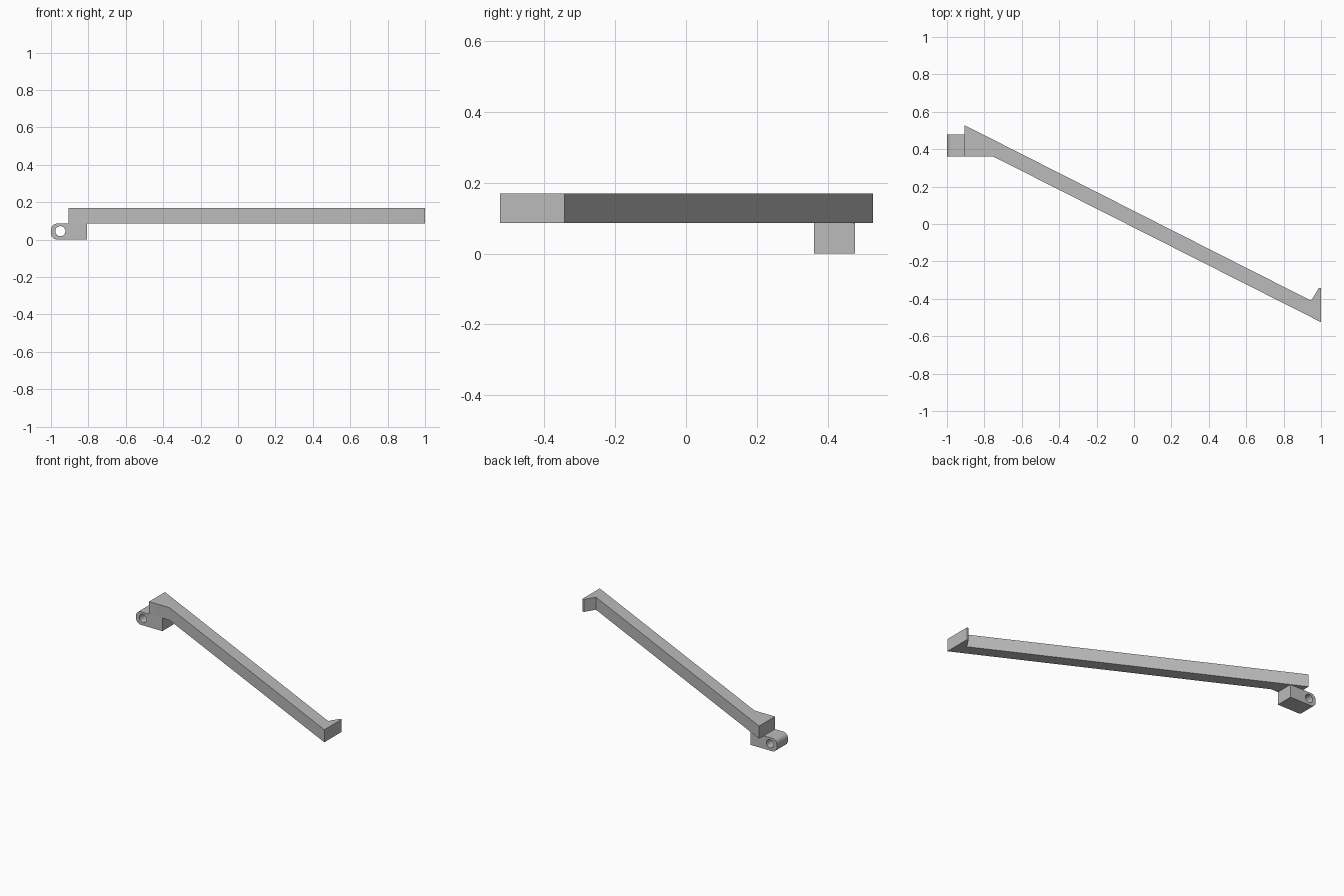
import bpy, bmesh
from math import sin, cos, pi, radians
from mathutils import Vector

cube = bpy.data.objects.get("Cube")
if cube:
    bpy.data.objects.remove(cube, do_unlink=True)

grey = bpy.data.materials.new("plain grey")
grey.use_nodes = True
colour = (0.5, 0.5, 0.5, 1)
grey.diffuse_color = colour
grey.node_tree.nodes["Principled BSDF"].inputs["Base Color"].default_value = colour


def arc(cx, cy, r, start, end, steps):
    """Points along an arc, angles in units of pi."""
    angles = [pi * (start + (end - start) * i / steps) for i in range(steps + 1)]
    return [(cx + r * cos(a), cy + r * sin(a)) for a in angles]


def prism(name, loops, place, depth):
    """Fill outline loops (the later ones are holes) and extrude them."""
    bm = bmesh.new()
    edges = []
    for loop in loops:
        verts = [bm.verts.new(place(*p)) for p in loop]
        edges += [bm.edges.new((v, verts[i - 1])) for i, v in enumerate(verts)]
    bmesh.ops.triangle_fill(bm, edges=edges, use_beauty=True)
    out = bmesh.ops.extrude_face_region(bm, geom=bm.faces[:], use_keep_orig=True)
    moved = [g for g in out["geom"] if isinstance(g, bmesh.types.BMVert)]
    bmesh.ops.translate(bm, verts=moved, vec=Vector(depth))
    bmesh.ops.recalc_face_normals(bm, faces=bm.faces[:])
    # merge flat triangles back into clean faces
    bmesh.ops.dissolve_limit(bm, angle_limit=radians(1), verts=bm.verts[:], edges=bm.edges[:])
    mesh = bpy.data.meshes.new(name)
    bm.to_mesh(mesh)
    bm.free()
    mesh.materials.append(grey)
    obj = bpy.data.objects.new(name, mesh)
    bpy.context.collection.objects.link(obj)
    bpy.ops.object.select_all(action="DESELECT")
    obj.select_set(True)
    bpy.context.view_layer.objects.active = obj
    bpy.ops.object.shade_smooth_by_angle(angle=radians(35))
    return obj


# Long slanted arm with a wide root and a hooked tip
arm = [(-0.905, 0.528), (-0.905, 0.362), (-0.755, 0.362), (1, -0.525),
       (1, -0.343), (0.988, -0.343), (0.947, -0.41)]
prism("slanted_arm", [arm], lambda x, y: (x, y, 0.086), (0, 0, 0.083))

# Hinge lug below the root, rounded at its outer end, with a pin hole
r, top = 0.034, 0.086
lug = [(-0.807, 0), (-0.807, top)]
lug += arc(-1 + r, top - r, r, 0.5, 1, 8) + arc(-1 + r, r, r, 1, 1.5, 8)
hole = arc(-0.95, 0.045, 0.027, 0, 2, 32)[:-1]
prism("hinge_lug", [lug, hole], lambda x, z: (x, 0.362, z), (0, 0.116, 0))
